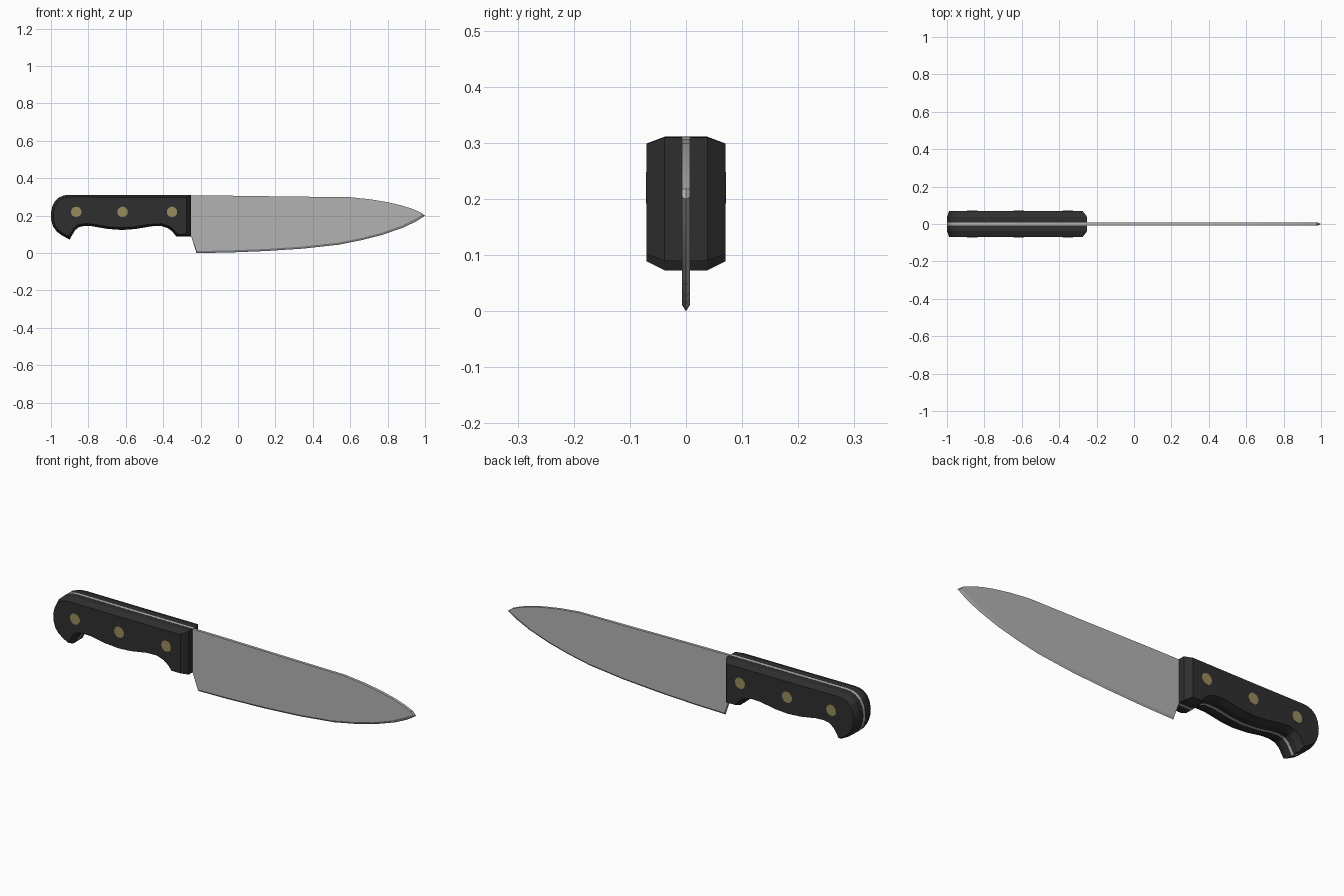
import bpy, bmesh, math
from mathutils import Vector

if "Cube" in bpy.data.objects:
    bpy.data.objects.remove(bpy.data.objects["Cube"])


def material(name, rgb):
    m = bpy.data.materials.new(name)
    m.diffuse_color = (*rgb, 1)
    m.use_nodes = True
    m.node_tree.nodes["Principled BSDF"].inputs["Base Color"].default_value = m.diffuse_color
    return m


steel = material("steel", (0.45, 0.45, 0.45))
black = material("black handle", (0.028, 0.028, 0.029))
brass = material("brass", (0.31, 0.26, 0.11))


def loft(name, loops, mat, smooth=None):
    """Skin equal-length (x, z) outlines at given y values and cap both ends."""
    bm = bmesh.new()
    rings = [[bm.verts.new((x, y, z)) for x, z in pts] for y, pts in loops]
    n = len(rings[0])
    for a, b in zip(rings, rings[1:]):
        for i in range(n):
            j = (i + 1) % n
            bm.faces.new((a[i], a[j], b[j], b[i]))
    bm.faces.new(rings[0])
    bm.faces.new(rings[-1])
    bmesh.ops.remove_doubles(bm, verts=bm.verts, dist=1e-5)
    bmesh.ops.recalc_face_normals(bm, faces=bm.faces)
    me = bpy.data.meshes.new(name)
    bm.to_mesh(me)
    bm.free()
    me.materials.append(mat)
    ob = bpy.data.objects.new(name, me)
    bpy.context.collection.objects.link(ob)
    if smooth:
        bpy.ops.object.select_all(action='DESELECT')
        ob.select_set(True)
        bpy.context.view_layer.objects.active = ob
        bpy.ops.object.shade_smooth_by_angle(angle=math.radians(smooth))
    return ob


def inset(pts, d):
    """Move a counter-clockwise outline inward by d."""
    out = []
    for i, p in enumerate(pts):
        p = Vector(p)
        e1 = (p - Vector(pts[i - 1])).normalized()
        e2 = (Vector(pts[(i + 1) % len(pts)]) - p).normalized()
        n1, n2 = Vector((-e1.y, e1.x)), Vector((-e2.y, e2.x))
        out.append(tuple(p + (n1 + n2) * d / max(1 + n1.dot(n2), 0.5)))
    return out


# Handle outline, counter-clockwise seen from the front
FRONT = -0.25
handle = [(FRONT, 0.31), (-0.60, 0.31), (-0.90, 0.311), (-0.93, 0.308),
          (-0.955, 0.298), (-0.978, 0.278), (-0.993, 0.248), (-1.0, 0.21),
          (-0.998, 0.175), (-0.988, 0.142), (-0.968, 0.115), (-0.94, 0.094),
          (-0.90, 0.073), (-0.887, 0.097), (-0.87, 0.124), (-0.85, 0.14),
          (-0.82, 0.146), (-0.78, 0.144), (-0.70, 0.13), (-0.62, 0.124),
          (-0.55, 0.129), (-0.46, 0.144), (-0.41, 0.145), (-0.375, 0.134),
          (-0.35, 0.115), (-0.33, 0.09), (FRONT, 0.09)]
# Outer face of the scale: inset rim with a longer slope at the bolster end
face = [(x - 0.013 if x > -0.27 else x, z) for x, z in inset(handle, 0.012)]
T = 0.007

# Handle scales on both sides of the tang
for side, s in (("front", -1), ("back", 1)):
    loft(f"handle_scale_{side}",
         [(s * T, handle), (s * 0.038, handle), (s * 0.07, face)], black, 20)

# Full tang between the scales, a hair proud of them
tang = [(min(x, FRONT), z) for x, z in inset(handle, -0.0006)]
loft("tang", [(-T, tang), (T, tang)], steel, 20)

# Blade: spine from the handle to the tip, then cutting edge back to the heel
edge = [(-0.222, 0.0), (-0.05, 0.003), (0.15, 0.011), (0.35, 0.024),
        (0.54, 0.045), (0.66, 0.069), (0.77, 0.097), (0.88, 0.135),
        (0.95, 0.168), (1.0, 0.2)]
spine = [(0.975, 0.218), (0.93, 0.237), (0.87, 0.256), (0.80, 0.272),
         (0.71, 0.287), (0.60, 0.299), (0.30, 0.302), (-0.06, 0.307),
         (FRONT, 0.308), (FRONT, 0.09)]
ground = [(x - 0.012 * max(0, x) ** 4, z + 0.011) for x, z in edge[:-1]]
ground.append((0.985, 0.203))
loft("blade", [(-T, ground + spine), (0, edge + spine), (T, ground + spine)],
     steel, 15)

# Brass rivets, flush discs on both faces
for i, x in enumerate((-0.865, -0.617, -0.353)):
    disc = [(x + 0.028 * math.cos(a), 0.22 + 0.028 * math.sin(a))
            for a in (k * math.tau / 24 for k in range(24))]
    loft(f"rivet_{i + 1}", [(-0.0715, disc), (0.0715, disc)], brass, 30)
